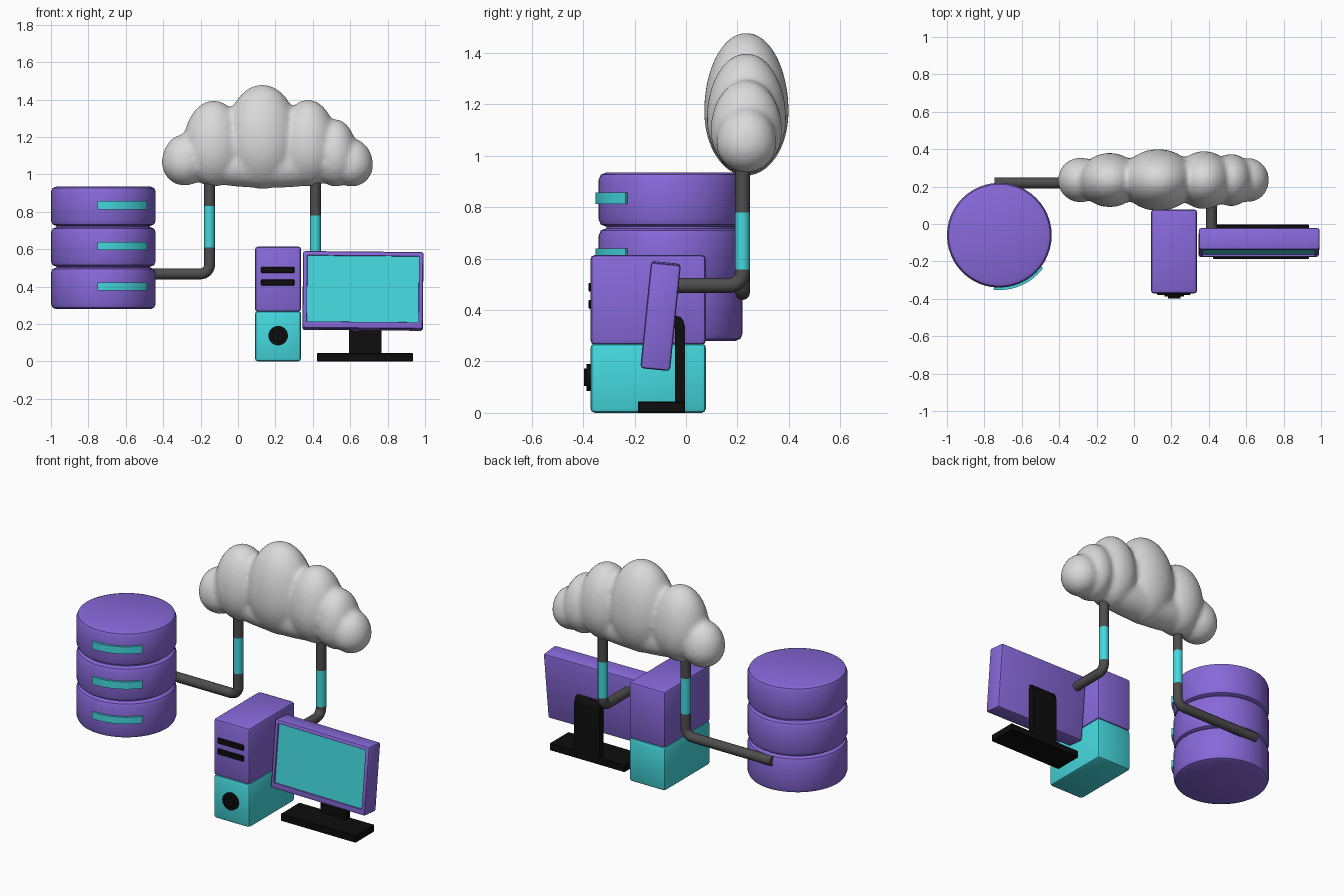
import bpy, bmesh, math
from mathutils import Vector, Matrix

if "Cube" in bpy.data.objects:
    bpy.data.objects.remove(bpy.data.objects["Cube"])


def material(name, rgb):
    m = bpy.data.materials.new(name)
    m.diffuse_color = (*rgb, 1)
    m.use_nodes = True
    m.node_tree.nodes["Principled BSDF"].inputs["Base Color"].default_value = m.diffuse_color
    return m


PURPLE = material("purple", (0.245, 0.14, 0.70))
CYAN = material("cyan", (0.058, 0.69, 0.73))
WHITE = material("cloud_white", (0.70, 0.70, 0.70))
GREY = material("dark_grey", (0.075, 0.075, 0.075))
BLACK = material("black", (0.004, 0.004, 0.004))


def add(name, bm, *mats):
    bmesh.ops.recalc_face_normals(bm, faces=bm.faces)
    me = bpy.data.meshes.new(name)
    bm.to_mesh(me)
    bm.free()
    for m in mats:
        me.materials.append(m)
    ob = bpy.data.objects.new(name, me)
    bpy.context.collection.objects.link(ob)
    return ob


def smooth(ob, angle=35):
    bpy.ops.object.select_all(action='DESELECT')
    ob.select_set(True)
    bpy.context.view_layer.objects.active = ob
    bpy.ops.object.shade_smooth_by_angle(angle=math.radians(angle))


def box_mesh(lo, hi, bevel=0.0, segs=2):
    lo, hi = Vector(lo), Vector(hi)
    bm = bmesh.new()
    bmesh.ops.create_cube(bm, size=1)
    bmesh.ops.scale(bm, vec=hi - lo, verts=bm.verts)
    bmesh.ops.translate(bm, vec=(lo + hi) / 2, verts=bm.verts)
    if bevel:
        bmesh.ops.bevel(bm, geom=bm.edges[:], offset=bevel, segments=segs,
                        profile=0.5, affect='EDGES')
    return bm


def cylinder(name, centre, r, h, mat, axis='Z', bevel=0.0, sides=48):
    bm = bmesh.new()
    bmesh.ops.create_cone(bm, cap_ends=True, segments=sides, radius1=r, radius2=r, depth=h)
    if bevel:
        rim = [e for e in bm.edges if abs(e.verts[0].co.z - e.verts[1].co.z) < 1e-5]
        bmesh.ops.bevel(bm, geom=rim, offset=bevel, segments=2, profile=0.5, affect='EDGES')
    if axis == 'Y':
        bmesh.ops.rotate(bm, matrix=Matrix.Rotation(math.pi / 2, 3, 'X'), verts=bm.verts)
    bmesh.ops.translate(bm, vec=centre, verts=bm.verts)
    ob = add(name, bm, mat)
    smooth(ob)
    return ob


def tube(name, pts, mat, r=0.029):
    cu = bpy.data.curves.new(name, 'CURVE')
    cu.dimensions = '3D'
    cu.bevel_depth = r
    cu.bevel_resolution = 4
    cu.use_fill_caps = True
    sp = cu.splines.new('POLY')
    sp.points.add(len(pts) - 1)
    for p, q in zip(sp.points, pts):
        p.co = (*q, 1)
    cu.materials.append(mat)
    ob = bpy.data.objects.new(name, cu)
    bpy.context.collection.objects.link(ob)
    bpy.ops.object.select_all(action='DESELECT')
    ob.select_set(True)
    bpy.context.view_layer.objects.active = ob
    bpy.ops.object.convert(target='MESH')
    smooth(bpy.context.object)


# database: three stacked drums with a curved light strip each
DX, DY = -0.72, -0.06
cylinder("database_core", (DX, DY, 0.61), 0.25, 0.6, PURPLE)
for i, (z0, z1, s0, s1) in enumerate([(0.28, 0.502, 0.38, 0.422),
                                      (0.507, 0.718, 0.595, 0.64),
                                      (0.725, 0.935, 0.812, 0.857)]):
    cylinder(f"database_drum_{i}", (DX, DY, (z0 + z1) / 2), 0.28, z1 - z0, PURPLE, bevel=0.028)
    bm = bmesh.new()
    rings = []
    for k in range(15):
        a = math.radians(264 + 59 * k / 14)
        rings.append([bm.verts.new((DX + r * math.cos(a), DY + r * math.sin(a), z))
                      for r, z in ((0.27, s0), (0.293, s0), (0.293, s1), (0.27, s1))])
    for a, b in zip(rings, rings[1:]):
        for j in range(4):
            bm.faces.new((a[j], a[(j + 1) % 4], b[(j + 1) % 4], b[j]))
    bm.faces.new(rings[0])
    bm.faces.new(rings[-1])
    smooth(add(f"database_strip_{i}", bm, CYAN))


# cables: horizontal run, bend, coloured sleeve, rise into the cloud
def cable(name, start, corner, z_lo, z_hi, bend=0.05):
    start, corner = Vector(start), Vector(corner)
    d = (start - corner).normalized()
    up = Vector((0, 0, 1))
    c = corner + bend * (d + up)
    arc = [c - bend * (up * math.cos(t) + d * math.sin(t))
           for t in (math.pi / 2 * k / 8 for k in range(9))]
    at = lambda z: Vector((corner.x, corner.y, z))
    tube(name + "_lower", [start] + arc + [at(z_lo)], GREY)
    tube(name + "_sleeve", [at(z_lo), at(z_hi)], CYAN)
    tube(name + "_upper", [at(z_hi), at(1.02)], GREY)


cable("database_cable", (-0.745, 0.22, 0.468), (-0.152, 0.22, 0.468), 0.61, 0.83)
cable("monitor_cable", (0.414, -0.06, 0.496), (0.414, 0.22, 0.496), 0.557, 0.78)

# computer tower
smooth(add("tower_lower", box_mesh((0.09, -0.372, 0), (0.338, 0.078, 0.27), 0.018), CYAN))
smooth(add("tower_upper", box_mesh((0.09, -0.372, 0.265), (0.338, 0.078, 0.615), 0.018), PURPLE))
for i, z in enumerate((0.422, 0.489)):
    add(f"tower_slot_{i}", box_mesh((0.123, -0.38, z - 0.017), (0.302, -0.36, z + 0.017), 0.004, 1), BLACK)
cylinder("power_button", (0.215, -0.375, 0.138), 0.052, 0.024, BLACK, 'Y', sides=32)
cylinder("power_button_cap", (0.215, -0.385, 0.138), 0.034, 0.024, BLACK, 'Y', sides=32)

# monitor: tilted box with a recessed screen on the front face
bm = box_mesh((-0.322, -0.058, -0.207), (0.322, 0.058, 0.207), 0.012)
bm.normal_update()
front = max((f for f in bm.faces if f.normal.y < -0.99), key=lambda f: f.calc_area())
bmesh.ops.inset_individual(bm, faces=[front], thickness=0.015)
for v in front.verts:
    if v.co.z < 0:
        v.co.z += 0.012
bmesh.ops.inset_individual(bm, faces=[front], thickness=0.002, depth=-0.01)
front.material_index = 1
monitor = add("monitor", bm, PURPLE, CYAN)
monitor.location = (0.668, -0.099, 0.377)
monitor.rotation_euler = (math.radians(-5.8), math.radians(0.5), 0)
smooth(monitor)

# monitor stand: base plate and neck that curls into the screen back
add("stand_base", box_mesh((0.422, -0.187, 0), (0.935, -0.004, 0.044), 0.003, 1), BLACK)
bm = bmesh.new()
profile = [(-0.004, 0.03), (-0.004, 0.335), (-0.009, 0.357), (-0.02, 0.372), (-0.037, 0.378),
           (-0.08, 0.378), (-0.08, 0.33), (-0.043, 0.33), (-0.043, 0.03)]
face = bm.faces.new([bm.verts.new((0.593, y, z)) for y, z in profile])
ext = bmesh.ops.extrude_face_region(bm, geom=[face])
bmesh.ops.translate(bm, vec=(0.175, 0, 0),
                    verts=[g for g in ext['geom'] if isinstance(g, bmesh.types.BMVert)])
smooth(add("stand_neck", bm, BLACK))

# cloud: egg-shaped lobes (x, half width, half depth, bottom, top) fused together
lobes = [(-0.285, 0.122, 0.120, 0.94, 1.215), (-0.13, 0.165, 0.145, 0.935, 1.395),
         (0.13, 0.20, 0.165, 0.922, 1.48), (0.375, 0.155, 0.155, 0.935, 1.40),
         (0.52, 0.118, 0.14, 0.935, 1.295), (0.61, 0.112, 0.118, 0.935, 1.19),
         (0.16, 0.48, 0.12, 0.928, 1.19)]
bm = bmesh.new()
for x, w, d, z0, z1 in lobes:
    mid = z0 + (z1 - z0) * 0.45
    made = bmesh.ops.create_uvsphere(bm, u_segments=40, v_segments=24, radius=1)
    for v in made['verts']:
        c = v.co
        v.co = (x + w * c.x, 0.235 + d * c.y, mid + c.z * ((z1 - mid) if c.z > 0 else (mid - z0)))
cloud = add("cloud", bm, WHITE)
remesh = cloud.modifiers.new("fuse", 'REMESH')
remesh.mode = 'VOXEL'
remesh.voxel_size = 0.014
remesh.use_smooth_shade = True
soft = cloud.modifiers.new("soften", 'SMOOTH')
soft.factor = 0.5
soft.iterations = 8
